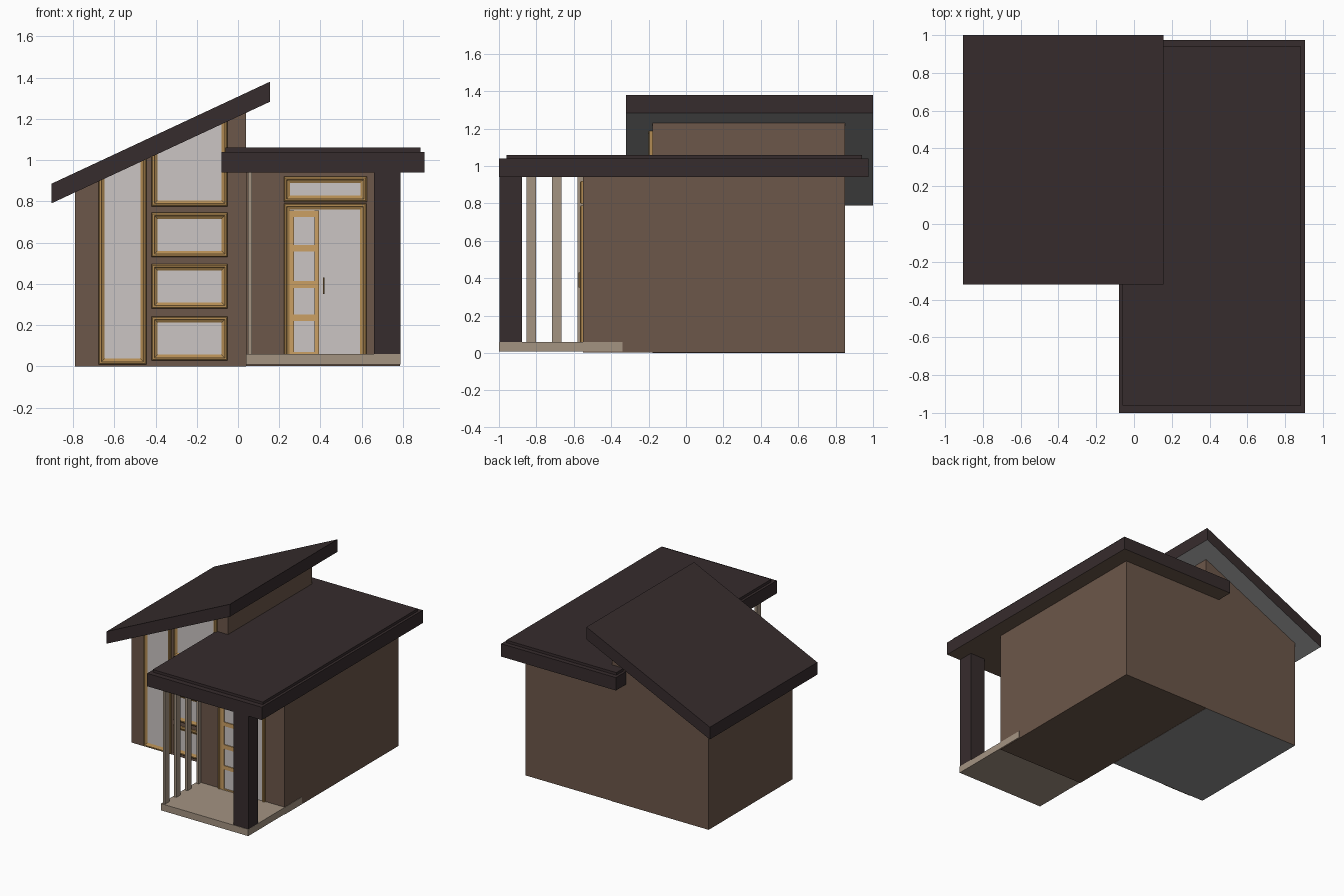
import bpy, bmesh, math

if "Cube" in bpy.data.objects:
    bpy.data.objects.remove(bpy.data.objects["Cube"])


def material(name, rgb):
    m = bpy.data.materials.new(name)
    m.diffuse_color = (*rgb, 1)
    m.use_nodes = True
    m.node_tree.nodes["Principled BSDF"].inputs["Base Color"].default_value = m.diffuse_color
    return m


WALL = material("brown wall", (0.150, 0.095, 0.068))
ROOF = material("dark roof", (0.037, 0.025, 0.026))
GREY = material("grey soffit", (0.28, 0.28, 0.28))
STONE = material("beige stone", (0.37, 0.292, 0.222))
FRAME = material("golden frame", (0.45, 0.26, 0.085))
DOOR = material("light timber", (0.60, 0.35, 0.125))
GLASS = material("pale glass", (0.60, 0.56, 0.55))
BRONZE = material("bronze handle", (0.16, 0.09, 0.03))


def finish(name, bm, mats, under=None):
    """Make an object; faces that look down may take the second material."""
    bmesh.ops.recalc_face_normals(bm, faces=bm.faces)
    if under:
        bm.normal_update()
        for f in bm.faces:
            if f.normal.z < -0.5:
                f.material_index = 1
        mats = [mats[0], under]
    me = bpy.data.meshes.new(name)
    bm.to_mesh(me)
    bm.free()
    for m in mats:
        me.materials.append(m)
    ob = bpy.data.objects.new(name, me)
    bpy.context.collection.objects.link(ob)
    return ob


def prism(name, profile, y0, y1, mat, under=None):
    """Extrude an x-z outline from y0 to y1."""
    bm = bmesh.new()
    f = bm.faces.new([bm.verts.new((x, y0, z)) for x, z in profile])
    ext = bmesh.ops.extrude_face_region(bm, geom=[f])["geom"]
    bmesh.ops.translate(bm, vec=(0, y1 - y0, 0),
                        verts=[v for v in ext if isinstance(v, bmesh.types.BMVert)])
    return finish(name, bm, [mat], under)


def box(name, x0, x1, y0, y1, z0, z1, mat, under=None):
    return prism(name, [(x0, z0), (x1, z0), (x1, z1), (x0, z1)], y0, y1, mat, under)


SLOPE = 0.465


def under_roof(x):
    return 0.79 + (x + 0.905) * SLOPE


def window(name, wall_y, x0, x1, z0, top, slope=0.0, deep=0.02):
    """Moulded frame made of nested outlines, with a thin pane inside."""
    def outline(d):
        t = d * math.hypot(1, slope)
        a, b = x0 + d, x1 - d
        return [(a, z0 + d), (b, z0 + d),
                (b, top(b) - t), (a, top(a) - t)]

    bm = bmesh.new()
    loops = []
    for d, h in ((0, 0), (0, deep * 0.7), (0.006, deep), (0.014, deep),
                 (0.018, deep * 0.6), (0.030, deep * 0.25)):
        loops.append([bm.verts.new((x, wall_y - h, z)) for x, z in outline(d)])
    for a, b in zip(loops, loops[1:]):
        for i in range(4):
            j = (i + 1) % 4
            bm.faces.new((a[i], a[j], b[j], b[i]))
    finish(name + "_frame", bm, [FRAME])
    prism(name + "_glass", outline(0.029), wall_y - deep * 0.25, wall_y - 0.001, GLASS)


# Left wing with its sloping top, and the mono-pitch roof
prism("left_wing_walls", [(-0.79, 0), (0.04, 0), (0.04, under_roof(0.04)),
                          (-0.79, under_roof(-0.79))], -0.18, 0.85, WALL, GREY)
prism("sloping_roof", [(-0.905, 0.79), (0.155, under_roof(0.155)),
                       (0.155, 1.38), (-0.905, 0.885)], -0.32, 1.0, ROOF, GREY)

# Right wing with its stepped flat roof
box("right_wing_walls", 0.04, 0.785, -0.55, 0.85, 0.002, 0.94, WALL)
box("flat_roof", -0.08, 0.905, -1.0, 0.975, 0.94, 1.04, ROOF, WALL)
box("flat_roof_cap", -0.06, 0.885, -0.96, 0.94, 1.04, 1.06, ROOF)

# Porch: deck, corner column and row of slats
box("porch_deck", 0.038, 0.788, -1.0, -0.34, 0.008, 0.06, STONE)
box("porch_column", 0.66, 0.787, -0.997, -0.877, 0.06, 0.94, ROOF)
for i in range(4):
    y = -0.965 + i * 0.137
    box(f"porch_slat_{i + 1}", 0.048, 0.068, y - 0.025, y + 0.025, 0.06, 0.94, STONE)

# Left wing windows: two run up to the roof, three are rectangles
roofline = lambda x: under_roof(x) + 0.035
window("tall_window", -0.18, -0.677, -0.444, 0.008, roofline, SLOPE)
window("upper_window", -0.18, -0.42, -0.05, 0.775, roofline, SLOPE)
for i, z in enumerate((0.027, 0.28, 0.53)):
    window(f"lower_window_{i + 1}", -0.18, -0.42, -0.05, z, lambda x, z=z: z + 0.215)

# Entrance: transom light, framed door, ladder of small panes and handle
window("transom", -0.55, 0.222, 0.625, 0.797, lambda x: 0.92, deep=0.016)
window("door", -0.55, 0.222, 0.622, 0.03, lambda x: 0.79, deep=0.016)
for n, x0, x1 in (("left", 0.25, 0.272), ("right", 0.37, 0.394)):
    box(f"door_stile_{n}", x0, x1, -0.562, -0.552, 0.06, 0.755, DOOR)
for i, (z0, z1) in enumerate(((0.06, 0.07), (0.22, 0.25), (0.38, 0.413),
                              (0.557, 0.588), (0.725, 0.755))):
    box(f"door_rail_{i + 1}", 0.272, 0.37, -0.561, -0.552, z0, z1, DOOR)
box("door_handle", 0.411, 0.419, -0.574, -0.566, 0.35, 0.43, BRONZE)
for i, z in enumerate((0.365, 0.415)):
    box(f"handle_mount_{i + 1}", 0.412, 0.418, -0.567, -0.552, z - 0.004, z + 0.004, BRONZE)
